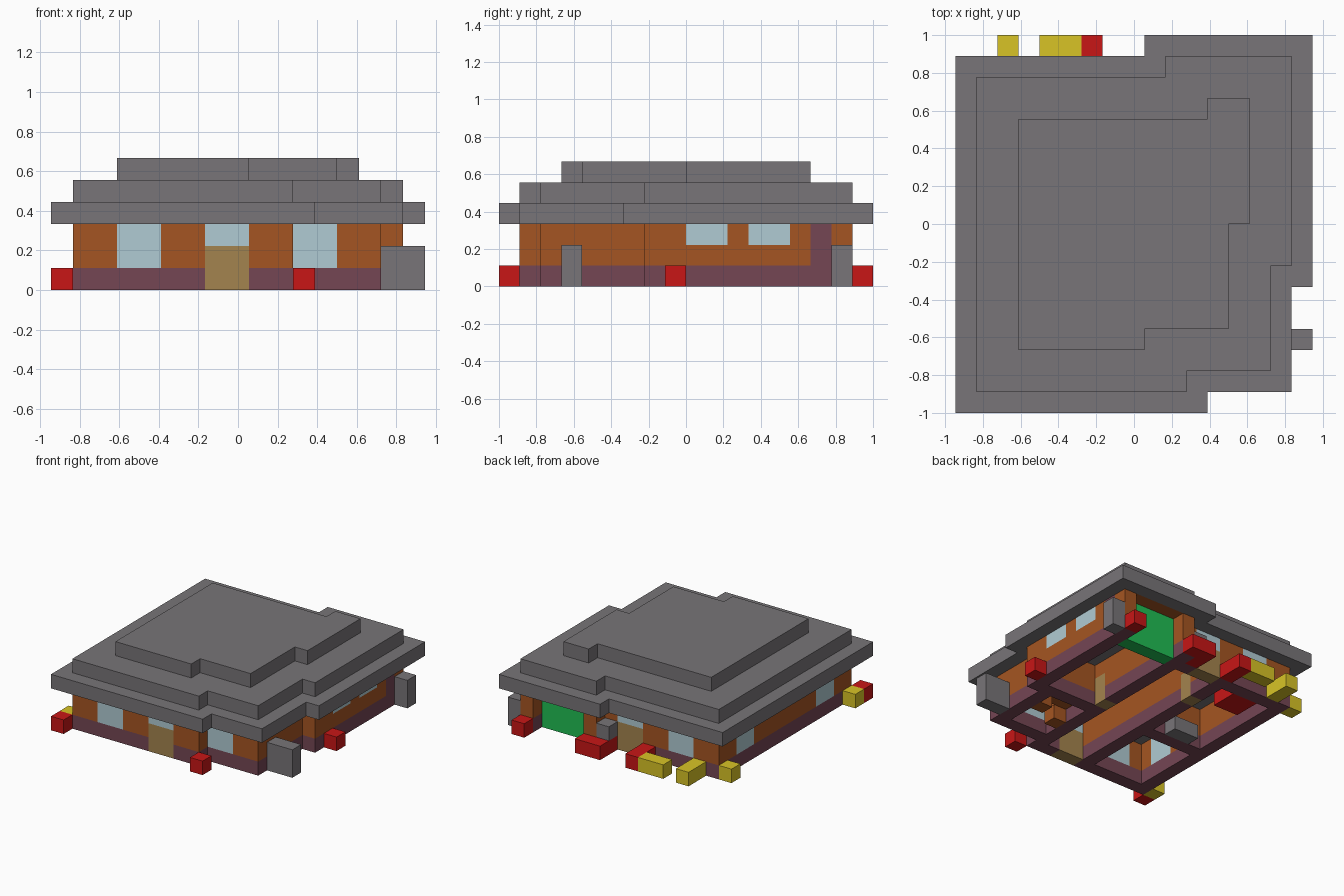
import bpy
import bmesh
from math import radians
from mathutils import Vector

cube = bpy.data.objects.get("Cube")
if cube:
    bpy.data.objects.remove(cube, do_unlink=True)

UNIT = 1 / 9                      # edge of one building block
ORIGIN = Vector((-8.5, -9, 0))    # block grid corner


def linear(c):
    c /= 255
    return c / 12.92 if c <= 0.04045 else ((c + 0.055) / 1.055) ** 2.4


def material(name, r, g, b):
    mat = bpy.data.materials.new(name)
    mat.use_nodes = True
    col = (linear(r), linear(g), linear(b), 1)
    mat.diffuse_color = col
    mat.node_tree.nodes["Principled BSDF"].inputs["Base Color"].default_value = col
    return mat


GRAY = material("slate gray", 120, 117, 120)
BROWN = material("brick brown", 165, 85, 34)
PURPLE = material("plum base", 117, 70, 84)
GLASS = material("pale glass", 176, 203, 211)
TAN = material("door tan", 164, 132, 78)
RED = material("flower red", 200, 22, 22)
YELLOW = material("flower yellow", 216, 196, 38)
GREEN = material("garage green", 32, 190, 84)

blocks = {}                       # grid cell -> part name
parts = {}                        # part name -> material


def fill(part, mat, x, y, z):
    """Fill a box of blocks; later parts replace earlier ones."""
    parts[part] = mat
    for i in range(*x):
        for j in range(*y):
            for k in range(*z):
                blocks[i, j, k] = part


def wall(x, y):
    fill("wall_base", PURPLE, x, y, (0, 1))
    fill("upper_walls", BROWN, x, y, (1, 3))


# Stepped roof
ROOF = {
    "eave_roof": (3, [((0, 12), (0, 1)), ((0, 16), (1, 6)),
                      ((0, 17), (6, 17)), ((9, 17), (17, 18))]),
    "middle_roof": (4, [((1, 11), (1, 2)), ((1, 15), (2, 7)),
                        ((1, 16), (7, 16)), ((10, 16), (16, 17))]),
    "top_roof": (5, [((3, 9), (3, 4)), ((3, 13), (4, 9)),
                     ((3, 14), (9, 14)), ((12, 14), (14, 15))]),
}
for name, (level, rects) in ROOF.items():
    for x, y in rects:
        fill(name, GRAY, x, y, (level, level + 1))

# Outer walls: the rim of the house footprint
inside = {(i, j) for x, y in ROOF["middle_roof"][1][:3]
          for i in range(*x) for j in range(*y)}
for i, j in inside:
    if any((i + a, j + b) not in inside for a in (-1, 0, 1) for b in (-1, 0, 1)):
        wall((i, i + 1), (j, j + 1))

# Inner walls: a hallway between the doors, rooms on both sides
wall((10, 11), (2, 15))
wall((6, 7), (2, 15))
wall((11, 15), (7, 8))
wall((2, 6), (7, 8))
fill("inner_doors", TAN, (10, 11), (8, 9), (0, 2))
fill("inner_doors", TAN, (6, 7), (12, 13), (0, 2))

# Garage: posts, corner column, lintel and door
for i in (10, 15):
    wall((i, i + 1), (16, 17))
fill("corner_column", PURPLE, (15, 16), (15, 16), (0, 3))
fill("garage_lintel", BROWN, (11, 15), (16, 17), (3, 4))
fill("garage_door", GREEN, (11, 15), (15, 16), (0, 3))

# Front and back doors with the windows above
for j in (1, 15):
    fill("house_doors", TAN, (7, 9), (j, j + 1), (0, 2))
    fill("door_windows", GLASS, (7, 9), (j, j + 1), (2, 3))
    fill("windows", GLASS, (3, 5), (j, j + 1), (1, 3))
fill("windows", GLASS, (11, 13), (2, 3), (1, 3))
for j in (3, 12):
    fill("windows", GLASS, (1, 2), (j, j + 2), (1, 3))
for j in (9, 12):
    fill("high_windows", GLASS, (15, 16), (j, j + 2), (2, 3))

# Gray utility boxes and lamp outside
fill("side_box", GRAY, (15, 17), (3, 4), (0, 2))
fill("garage_post", GRAY, (16, 17), (16, 17), (0, 2))
fill("garage_lamp", GRAY, (9, 10), (16, 17), (1, 2))

# Flower beds
for x, y in [((0, 1), (0, 1)), ((11, 12), (0, 1)), ((16, 17), (8, 9)),
             ((15, 16), (17, 18)), ((9, 11), (17, 18)), ((9, 10), (16, 17)),
             ((6, 7), (16, 18))]:
    fill("red_flowers", RED, x, y, (0, 1))
for x, y in [((0, 1), (1, 2)), ((0, 1), (15, 16)),
             ((2, 3), (16, 18)), ((4, 6), (17, 18))]:
    fill("yellow_flowers", YELLOW, x, y, (0, 1))

# Furniture
fill("bed", RED, (3, 5), (13, 15), (0, 1))
fill("table", BROWN, (11, 13), (5, 6), (1, 2))
fill("chairs", BROWN, (11, 12), (4, 5), (0, 1))
fill("chairs", BROWN, (13, 14), (5, 6), (0, 1))
fill("counter", GRAY, (3, 5), (8, 9), (0, 1))

# Build one clean mesh per part from its exposed block sides
AXES = [Vector(v) for v in ((1, 0, 0), (0, 1, 0), (0, 0, 1))]
for part, mat in parts.items():
    bm = bmesh.new()
    for cell, owner in blocks.items():
        if owner != part:
            continue
        centre = Vector(cell) + Vector((0.5, 0.5, 0.5)) + ORIGIN
        for a in range(3):
            for s in (1, -1):
                n = AXES[a] * s
                if tuple(int(c + d) for c, d in zip(cell, n)) in blocks:
                    continue
                u, v = AXES[(a + 1) % 3] / 2, AXES[(a + 2) % 3] / 2 * s
                mid = centre + n / 2
                bm.faces.new([bm.verts.new((mid + q) * UNIT)
                              for q in (-u - v, u - v, u + v, v - u)])
    bmesh.ops.remove_doubles(bm, verts=bm.verts, dist=UNIT / 100)
    bmesh.ops.dissolve_limit(bm, angle_limit=radians(1),
                             verts=bm.verts, edges=bm.edges)
    mesh = bpy.data.meshes.new(part)
    bm.to_mesh(mesh)
    bm.free()
    mesh.materials.append(mat)
    bpy.context.collection.objects.link(bpy.data.objects.new(part, mesh))
